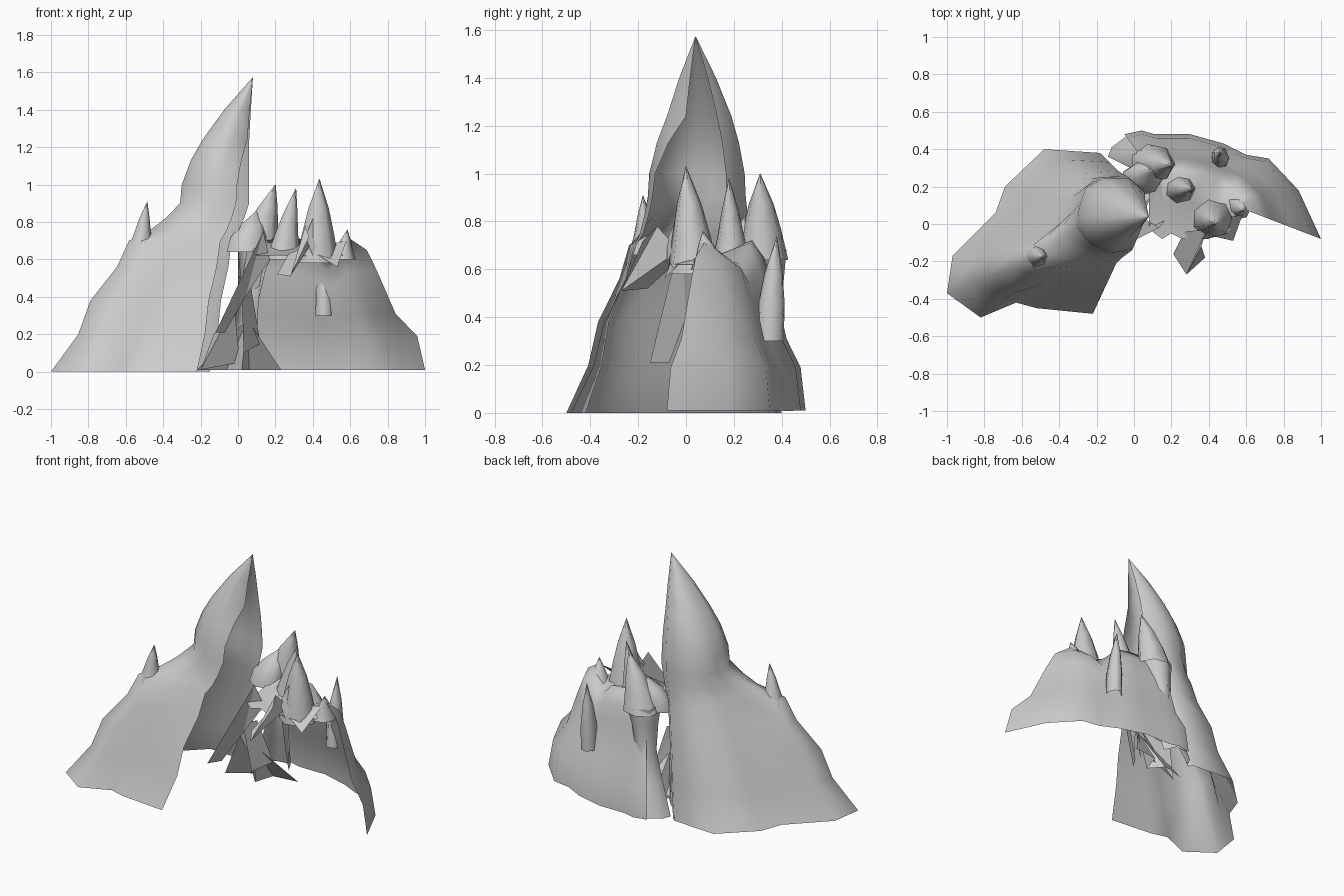
import bpy
import math
from math import radians
from mathutils import Vector

if "Cube" in bpy.data.objects:
    bpy.data.objects.remove(bpy.data.objects["Cube"], do_unlink=True)

rock = bpy.data.materials.new("grey_rock")
rock.use_nodes = True
grey = (0.6, 0.6, 0.6, 1)
rock.diffuse_color = grey
rock.node_tree.nodes["Principled BSDF"].inputs["Base Color"].default_value = grey


def build(name, verts, faces, angle):
    mesh = bpy.data.meshes.new(name)
    mesh.from_pydata(verts, [], faces)
    mesh.materials.append(rock)
    obj = bpy.data.objects.new(name, mesh)
    bpy.context.collection.objects.link(obj)
    bpy.ops.object.select_all(action="DESELECT")
    obj.select_set(True)
    bpy.context.view_layer.objects.active = obj
    bpy.ops.object.shade_smooth_by_angle(angle=radians(angle))
    return obj


def blend(lower, upper, levels):
    """Rows of points between two plan outlines, as (height, mix) levels."""
    return [[Vector((*Vector(a).lerp(Vector(b), mix), z)) for a, b in zip(lower, upper)]
            for z, mix in levels]


def loft(name, rows, closed=False):
    n = len(rows[0])
    verts = [p for row in rows for p in row]
    faces = []
    for r in range(len(rows) - 1):
        for c in range(n if closed else n - 1):
            d = (c + 1) % n
            faces.append((r * n + c, r * n + d, (r + 1) * n + d, (r + 1) * n + c))
    return build(name, verts, faces, 80)


def horn(name, base, tip, wide, deep, bulge=0.5, sides=7):
    """A crooked tapering spike, open underneath."""
    base, tip = Vector(base), Vector(tip)
    rows = []
    for t, size in ((0, 1), (0.35, bulge + 0.15), (0.65, bulge * 0.8), (1, 0.01)):
        mid = base.lerp(tip, t ** 1.4)
        mid.z = base.z + (tip.z - base.z) * t
        rows.append([mid + Vector((wide * size * math.cos(a), deep * size * math.sin(a), 0))
                     for a in (math.tau * i / sides for i in range(sides))])
    return loft(name, rows, True)


def shard(name, *points):
    """A flat broken flake, fanned from its first point."""
    return build(name, points, [(0, i, i + 1) for i in range(1, len(points) - 1)], 20)


# Great peak: a curved wall, open toward +x, with a west shoulder, neck and head
foot = [(-.22, -.48), (-.52, -.45), (-.63, -.42), (-.82, -.5), (-1, -.37), (-.97, -.17),
        (-.74, .06), (-.69, .2), (-.48, .4), (-.18, .38), (-.15, .35)]
shoulder = [(-.09, -.2), (-.2, -.21), (-.32, -.22), (-.46, -.23), (-.57, -.2), (-.55, -.13),
            (-.41, -.02), (-.36, .12), (-.26, .24), (-.08, .28), (-.03, .23)]
neck = [(-.01, -.14), (-.12, -.16), (-.18, -.14), (-.25, -.1), (-.31, -.02), (-.31, .04),
        (-.3, .1), (-.27, .19), (-.17, .25), (-.03, .25), (.06, .17)]
crown = [(.05, .0), (-.03, -.08), (-.1, -.08), (-.15, -.05), (-.19, 0), (-.19, .04),
         (-.18, .08), (-.16, .14), (-.09, .19), (.0, .19), (.06, .13)]
summit = [(.08, .04)] * len(foot)
slope = [(0, 0), (.2, .34), (.38, .49), (.56, .82), (.7, .97)]
saddle = [(.75, .35), (.82, .7), (.9, 1)]
loft("great_peak", blend(foot, shoulder, slope) + blend(shoulder, neck, saddle)
     + blend(neck, crown, [(1, .08), (1.13, .48), (1.24, 1)])
     + blend(crown, summit, [(1.4, .43), (1.575, 1)]))
horn("west_spike", (-.52, -.17, .66), (-.485, -.18, .91), .07, .07, .5)

# Lesser peak: an arc of wall behind a hollow, open toward the front
arc = [(-.05, .48), (.04, .5), (.11, .48), (.3, .48), (.48, .43),
       (.6, .37), (.72, .35), (.88, .18), (1, -.08)]
rim = [(.08, .3), (.12, .29), (.16, .28), (.26, .27), (.36, .26), (.44, .23),
       (.5, .19), (.56, .14), (.585, .08)]
brow = [(.08, -.02), (.11, -.05), (.15, -.08), (.2, -.05), (.26, -.08),
        (.34, -.05), (.42, -.07), (.5, -.05), (.57, .04)]
rise = [(.01, 0), (.19, .1), (.31, .38), (.54, .62), (.65, .75), (.72, 1)]
wall = blend(arc, rim, rise) + blend(rim, brow, [(.65, .45), (.62, 1)])
for row in wall:
    for p in row:
        if p.y > .1:  # notch in the north-east of the crest
            p.z *= 1 - .17 * math.exp(-((p.x - .48) / .08) ** 2)
loft("lesser_peak", wall)

# Pillar between the two peaks, flaring up into the back horn
pillar_foot = [(.09, .4), (.05, .48), (-.04, .47), (-.12, .41), (-.14, .36)]
pillar_waist = [(.11, .3), (.1, .38), (.05, .4), (.0, .36), (.02, .28)]
pillar_top = [(.21, .3), (.17, .38), (.09, .42), (.0, .37), (.0, .26)]
loft("pillar", blend(pillar_foot, pillar_waist, [(.01, 0), (.2, .55), (.38, 1)])
     + blend(pillar_waist, pillar_top, [(.55, .4), (.68, 1)]))

# Horns along the crest
horn("back_horn", (.1, .32, .64), (.2, .31, 1), .12, .11, .6)
horn("saddle_bridge", (.04, .24, .64), (.1, .29, .86), .11, .09, .8)
horn("middle_horn", (.24, .19, .6), (.31, .18, .98), .1, .09)
horn("front_horn", (.42, .03, .58), (.435, 0, 1.03), .12, .11, .6)
horn("east_horn", (.56, .1, .6), (.585, .07, .76), .07, .08)
horn("back_fin", (.46, .35, .3), (.46, .38, .74), .05, .06, .8)

# Broken blades standing in the hollow
shard("tall_blade", (.135, -.02, .75), (-.12, -.15, .21), (-.07, -.07, .21),
      (.04, 0, .4), (.17, .03, .6))
shard("tall_blade_side", (.135, -.02, .75), (.02, .05, .45), (-.12, -.15, .21))
shard("hollow_fan", (.05, .1, .28), (-.22, .2, .01), (-.06, .24, .01), (.02, .15, .01),
      (.06, .28, .01), (.23, .3, .01))
shard("low_blade", (-.02, .05, .35), (-.13, .2, .2), (-.2, .15, .01), (.01, .2, .05))
shard("foot_blade", (.02, .02, .45), (.03, .1, .1), (.12, .2, .15), (.07, .1, .45))

# Flakes overhanging the front of the crest
shard("front_flake", (.28, -.27, .51), (.21, -.16, .52), (.27, -.04, .63), (.39, -.03, .68),
      (.36, -.12, .78), (.38, -.18, .72))
shard("east_flake", (.53, -.09, .56), (.4, -.06, .64), (.48, .03, .68), (.58, .05, .7))
shard("hanging_flake", (.42, -.02, .87), (.36, -.08, .72), (.4, -.08, .62), (.46, -.03, .75))
